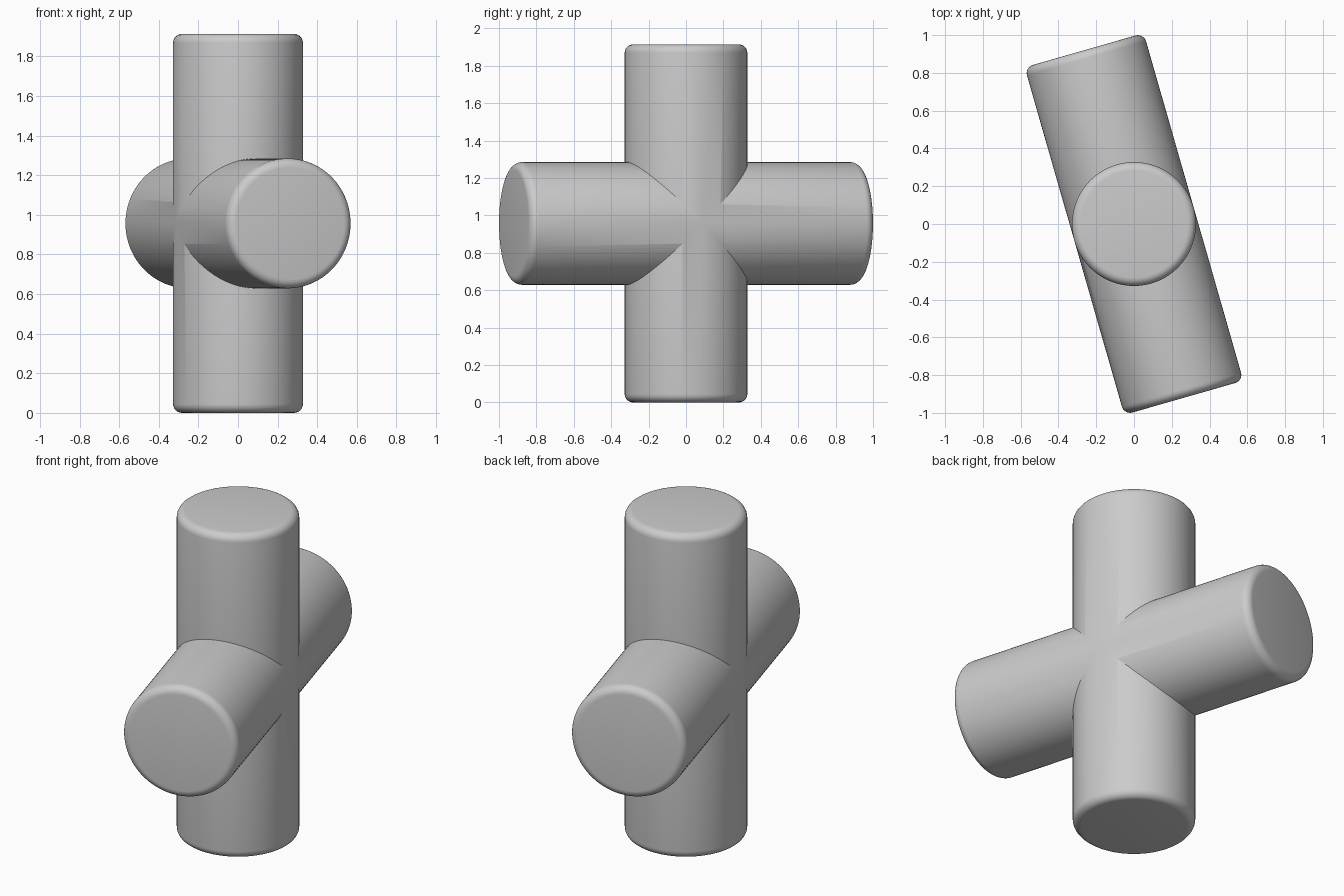
import bpy
from math import radians

if "Cube" in bpy.data.objects:
    bpy.data.objects.remove(bpy.data.objects["Cube"])

RADIUS, LENGTH, MID, ROUND = 0.328, 1.914, 0.957, 0.045


def rounded_bar(name, rotation):
    """Cylinder with softly rounded end rims."""
    bpy.ops.mesh.primitive_cylinder_add(
        vertices=96, radius=RADIUS, depth=LENGTH,
        location=(0, 0, MID), rotation=rotation)
    bar = bpy.context.object
    bar.name = name
    bevel = bar.modifiers.new("rim", 'BEVEL')
    bevel.width = ROUND
    bevel.segments = 6
    bevel.limit_method = 'ANGLE'
    bevel.angle_limit = radians(40)
    bpy.ops.object.modifier_apply(modifier=bevel.name)
    return bar


# Crossing bar, turned slightly about the vertical
cross_bar = rounded_bar("cross_bar", (radians(90), 0, radians(16)))
cross_bar.hide_render = True
cross_bar.hide_viewport = False

# Upright bar, fused with the crossing bar
upright = rounded_bar("crossed_cylinders", (0, 0, 0))
union = upright.modifiers.new("fuse", 'BOOLEAN')
union.operation = 'UNION'
union.solver = 'EXACT'
union.object = cross_bar
bpy.ops.object.modifier_apply(modifier=union.name)
bpy.data.objects.remove(cross_bar)
bpy.ops.object.shade_smooth_by_angle(angle=radians(25))
